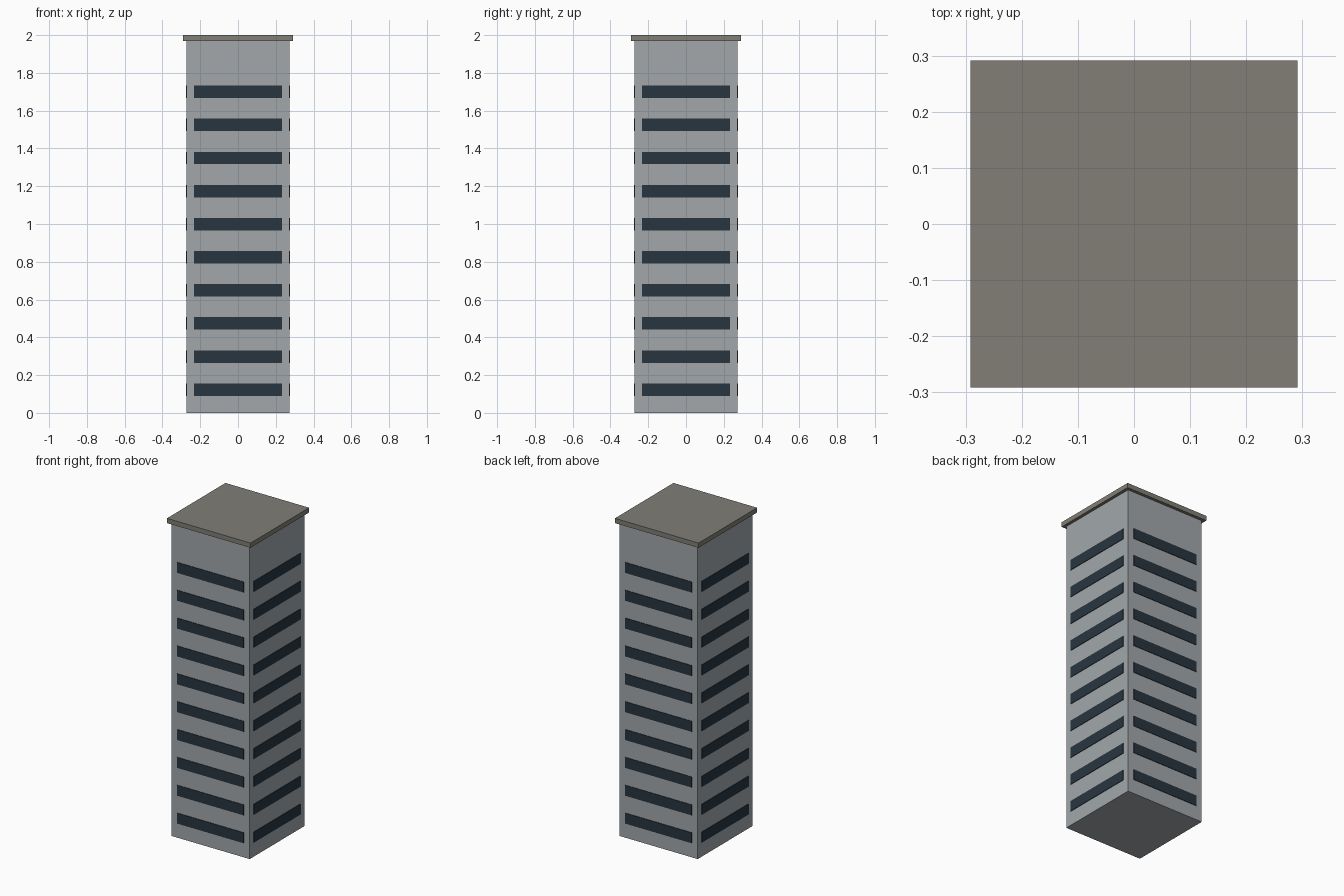
import bpy
from math import pi
from mathutils import Matrix, Vector

if "Cube" in bpy.data.objects:
    bpy.data.objects.remove(bpy.data.objects["Cube"])

BODY, ROOF = 0.272, 0.291          # half widths
FLOORS, FIRST, STEP = 10, 0.123, 0.1752


def material(name, rgb):
    m = bpy.data.materials.new(name)
    m.diffuse_color = (*rgb, 1)
    m.use_nodes = True
    m.node_tree.nodes["Principled BSDF"].inputs["Base Color"].default_value = m.diffuse_color
    return m


def box(name, centre, size, mat, turn=0.0):
    bpy.ops.mesh.primitive_cube_add(size=1)
    o = bpy.context.object
    o.name = name
    place = Matrix.Translation(Vector(centre)) @ Matrix.Diagonal((*size, 1))
    o.data.transform(Matrix.Rotation(turn, 4, 'Z') @ place)
    o.data.materials.append(mat)
    return o


concrete = material("concrete", (0.36, 0.39, 0.41))
glass = material("dark_glass", (0.021, 0.036, 0.051))
roofing = material("roofing", (0.22, 0.21, 0.18))

# Tower body and overhanging roof slab
box("tower_body", (0, 0, 0.985), (2 * BODY, 2 * BODY, 1.97), concrete)
box("roof_slab", (0, 0, 1.985), (2 * ROOF, 2 * ROOF, 0.03), roofing)

# Slightly raised window bands on all four sides
for side, label in enumerate(("front", "right", "back", "left")):
    for floor in range(FLOORS):
        box(f"window_band_{label}_{floor + 1}",
            (0, -BODY, FIRST + floor * STEP), (0.464, 0.007, 0.066),
            glass, side * pi / 2)
